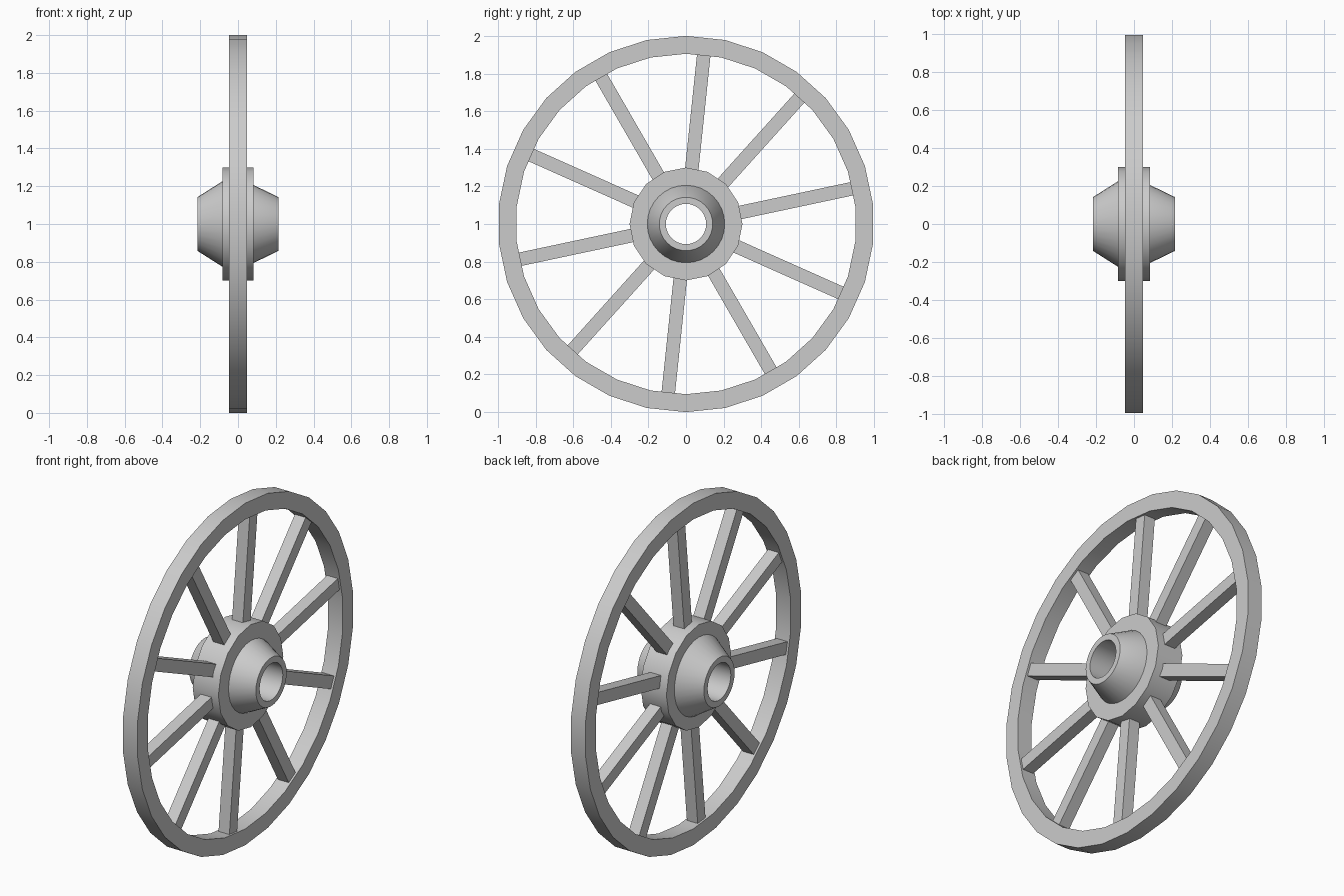
import bpy, bmesh, math
from mathutils import Matrix, Vector

if "Cube" in bpy.data.objects:
    bpy.data.objects.remove(bpy.data.objects["Cube"])

CENTRE = Vector((0, 0, 1))


def finish(bm, name):
    bmesh.ops.recalc_face_normals(bm, faces=bm.faces)
    mesh = bpy.data.meshes.new(name)
    bm.to_mesh(mesh)
    bm.free()
    ob = bpy.data.objects.new(name, mesh)
    ob.location = CENTRE
    bpy.context.collection.objects.link(ob)
    return ob


def lathe(name, profile, sides):
    """Turn a closed (x, radius) profile around the axle (x axis)."""
    bm = bmesh.new()
    rings = []
    for i in range(sides):
        a = math.pi / 2 + math.tau * i / sides
        rings.append([bm.verts.new((x, r * math.cos(a), r * math.sin(a)))
                      for x, r in profile])
    n = len(profile)
    for i in range(sides):
        p, q = rings[i], rings[(i + 1) % sides]
        for j in range(n):
            k = (j + 1) % n
            bm.faces.new((p[j], p[k], q[k], q[j]))
    ob = finish(bm, name)
    bpy.ops.object.select_all(action='DESELECT')
    ob.select_set(True)
    bpy.context.view_layer.objects.active = ob
    bpy.ops.object.shade_smooth_by_angle(angle=math.radians(30))
    return ob


def spoke(index):
    """Square bar running from inside the hub to inside the rim."""
    r0, r1 = 0.26, 0.92
    bm = bmesh.new()
    bmesh.ops.create_cube(bm, size=1)
    bmesh.ops.scale(bm, vec=(0.07, r1 - r0, 0.072), verts=bm.verts)
    bmesh.ops.translate(bm, vec=(0, (r0 + r1) / 2, 0), verts=bm.verts)
    turn = Matrix.Rotation(math.radians(12 + 36 * index), 3, 'X')
    bmesh.ops.rotate(bm, matrix=turn, verts=bm.verts)
    finish(bm, f"spoke_{index + 1}")


# Rim
lathe("rim", [(-0.047, 0.905), (0.047, 0.905), (0.047, 1.0), (-0.047, 1.0)], 30)

# Hub flange that holds the spokes
lathe("hub_flange", [(-0.083, 0.13), (0.083, 0.13), (0.083, 0.3), (-0.083, 0.3)], 16)

# Tapered hub with axle hole
lathe("hub", [(0.215, 0.107), (0.215, 0.142), (0.083, 0.206),
              (-0.083, 0.226), (-0.215, 0.142), (-0.215, 0.107)], 32)

# Ten spokes
for i in range(10):
    spoke(i)
